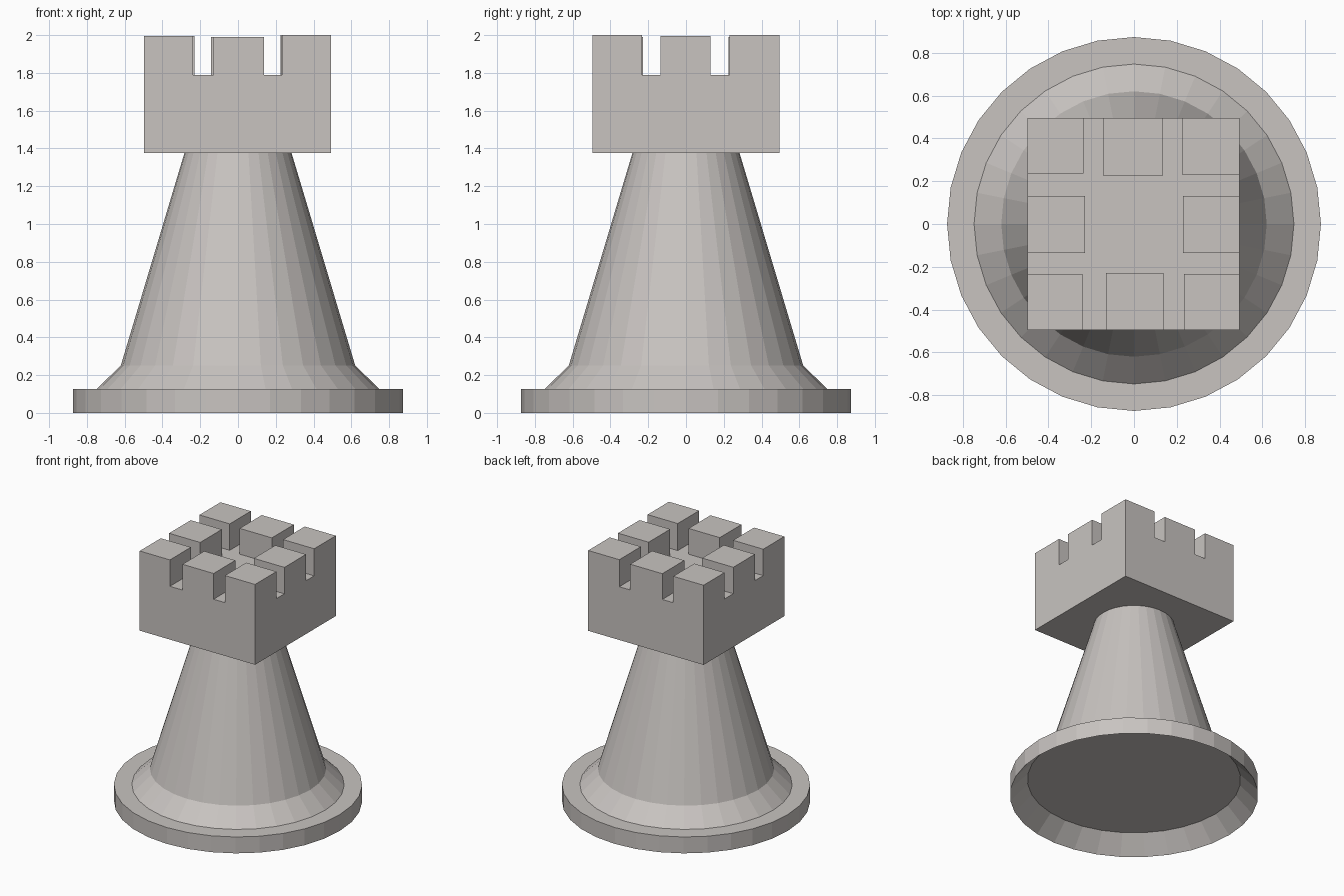
import bpy, bmesh, math

if "Cube" in bpy.data.objects:
    bpy.data.objects.remove(bpy.data.objects["Cube"])

stone = bpy.data.materials.new("warm_grey_stone")
stone.diffuse_color = (0.58, 0.55, 0.53, 1)
stone.use_nodes = True
stone.node_tree.nodes["Principled BSDF"].inputs["Base Color"].default_value = stone.diffuse_color


def finish(name, bm):
    mesh = bpy.data.meshes.new(name)
    bm.to_mesh(mesh)
    bm.free()
    mesh.materials.append(stone)
    obj = bpy.data.objects.new(name, mesh)
    bpy.context.collection.objects.link(obj)
    return obj


def lathe(name, profile, sides=32, cap_start=False):
    """Turn (radius, z) points, listed counter-clockwise in the r-z plane."""
    bm = bmesh.new()
    rings = [[bm.verts.new((r * math.cos(2 * math.pi * i / sides),
                            r * math.sin(2 * math.pi * i / sides), z))
              for i in range(sides)] for r, z in profile]
    for a, b in zip(rings, rings[1:]):
        for i in range(sides):
            j = (i + 1) % sides
            bm.faces.new((a[i], a[j], b[j], b[i]))
    if cap_start:
        bm.faces.new(rings[0][::-1])
    return finish(name, bm)


def box(name, x0, x1, y0, y1, z0, z1):
    bm = bmesh.new()
    bmesh.ops.create_cube(bm, size=1)
    for v in bm.verts:
        v.co = (x1 if v.co.x > 0 else x0,
                y1 if v.co.y > 0 else y0,
                z1 if v.co.z > 0 else z0)
    return finish(name, bm)


# Round body: recessed underside, foot rim, sloped collar, tapering shaft
lathe("tower_body", [(0.75, 0.127), (0.873, 0.0), (0.873, 0.127),
                     (0.747, 0.127), (0.62, 0.252), (0.283, 1.378)],
      cap_start=True)

# Square head
box("tower_head", -0.497, 0.493, -0.495, 0.495, 1.377, 1.79)

# Eight battlements around the rim: x range, y range, top
battlements = [
    (-0.497, -0.237, 0.237, 0.495, 1.995), (-0.143, 0.133, 0.225, 0.495, 1.99),
    (0.226, 0.493, 0.230, 0.495, 2.0), (-0.497, -0.230, -0.135, 0.130, 1.995),
    (0.230, 0.493, -0.135, 0.130, 1.995), (-0.497, -0.238, -0.495, -0.237, 1.995),
    (-0.130, 0.137, -0.495, -0.228, 1.99), (0.234, 0.493, -0.495, -0.233, 2.0)]
for n, (x0, x1, y0, y1, top) in enumerate(battlements, 1):
    box(f"battlement_{n}", x0, x1, y0, y1, 1.79, top)
